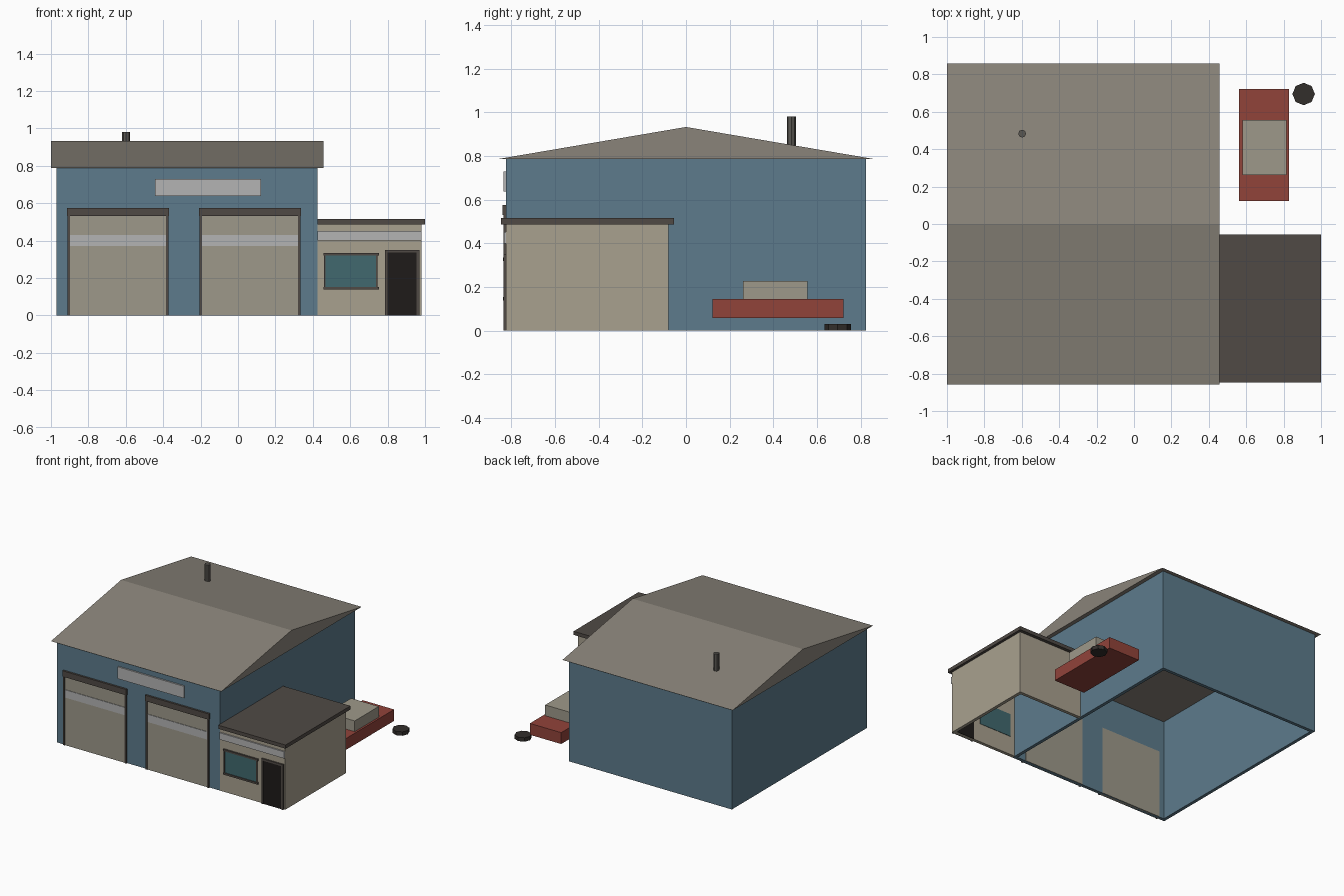
import bpy, bmesh
from math import pi

if "Cube" in bpy.data.objects:
    bpy.data.objects.remove(bpy.data.objects["Cube"])


def mat(name, hexcol):
    rgb = [int(hexcol[i:i + 2], 16) / 255 for i in (0, 2, 4)]
    lin = [c / 12.92 if c <= 0.04045 else ((c + 0.055) / 1.055) ** 2.4 for c in rgb]
    m = bpy.data.materials.new(name)
    m.diffuse_color = (*lin, 1)
    m.use_nodes = True
    m.node_tree.nodes["Principled BSDF"].inputs["Base Color"].default_value = m.diffuse_color
    return m


BLUE = mat("blue_wall", "5D7B8C")
BEIGE = mat("beige_wall", "A9A18F")
PANEL = mat("door_panel", "9E998A")
ROOF = mat("roof_grey", "8A847A")
DARK = mat("dark_trim", "504A45")
LIGHT = mat("light_panel", "B4B4B4")
GLASS = mat("teal_glass", "41696E")
BLACK = mat("black", "1E1B19")
RED = mat("red_paint", "91433A")
TYRE = mat("rubber", "322E2B")
PIPE = mat("pipe_grey", "5A5752")


def add(name, bm, material):
    bmesh.ops.recalc_face_normals(bm, faces=bm.faces)
    me = bpy.data.meshes.new(name)
    bm.to_mesh(me)
    bm.free()
    me.materials.append(material)
    ob = bpy.data.objects.new(name, me)
    bpy.context.collection.objects.link(ob)
    return ob


def box(name, x, y, z, material):
    """Box from (min, max) ranges."""
    bm = bmesh.new()
    bmesh.ops.create_cube(bm, size=1)
    for v in bm.verts:
        v.co = [r[0] if c < 0 else r[1] for c, r in zip(v.co, (x, y, z))]
    return add(name, bm, material)


def cylinder(name, x, y, r, z, material, sides=8):
    bm = bmesh.new()
    bmesh.ops.create_cone(bm, cap_ends=True, segments=sides, radius1=r, radius2=r, depth=z[1] - z[0])
    bmesh.ops.translate(bm, verts=bm.verts, vec=(x, y, (z[0] + z[1]) / 2))
    return add(name, bm, material)


# Main workshop walls, open underneath
T = 0.025
X0, X1, Y, H = -0.97, 0.425, 0.825, 0.787
box("workshop_front_wall", (X0, X1), (-Y, -Y + T), (0, H), BLUE)
box("workshop_back_wall", (X0, X1), (Y - T, Y), (0, H), BLUE)
box("workshop_left_wall", (X0, X0 + T), (-Y + T, Y - T), (0, H), BLUE)
box("workshop_right_wall", (X1 - T, X1), (-Y + T, Y - T), (0, H), BLUE)

# Gable roof prism, ridge along x
bm = bmesh.new()
tri = bm.faces.new([bm.verts.new((-1.0, y, z)) for y, z in ((-0.857, H), (0.857, H), (0, 0.933))])
ext = bmesh.ops.extrude_face_region(bm, geom=[tri])["geom"]
bmesh.ops.translate(bm, verts=[g for g in ext if isinstance(g, bmesh.types.BMVert)], vec=(1.457, 0, 0))
add("gable_roof", bm, ROOF)

# Vent pipe
cylinder("vent_pipe", -0.598, 0.483, 0.021, (0.80, 0.98), PIPE)

# Garage doors with window strip and frame
for side, cx in (("left", -0.641), ("right", 0.065)):
    box(side + "_garage_door", (cx - 0.26, cx + 0.26), (-0.83, -0.797), (0, 0.53), PANEL)
    box(side + "_door_windows", (cx - 0.26, cx + 0.26), (-0.834, -0.828), (0.37, 0.43), LIGHT)
    box(side + "_door_header", (cx - 0.273, cx + 0.273), (-0.84, -0.82), (0.53, 0.575), DARK)
    for s in (-1, 1):
        a, b = sorted((cx + s * 0.257, cx + s * 0.27))
        box(side + "_door_post", (a, b), (-0.836, -0.82), (0, 0.53), DARK)

# Blank sign board
box("sign_board", (-0.443, 0.122), (-0.837, -0.82), (0.638, 0.73), LIGHT)

# Office annexe, sharing the workshop wall on its left
OX, OB, OH = 0.98, -0.08, 0.487
box("office_front_wall", (X1, OX), (-Y, -Y + T), (0, OH), BEIGE)
box("office_back_wall", (X1, OX), (OB - T, OB), (0, OH), BEIGE)
box("office_right_wall", (OX - T, OX), (-Y + T, OB - T), (0, OH), BEIGE)
box("office_roof", (X1, 1.0), (-0.848, -0.055), (0.487, 0.515), DARK)
box("office_fascia_band", (X1, OX), (-0.835, -0.822), (0.40, 0.452), LIGHT)

# Office window
box("office_window", (0.468, 0.742), (-0.831, -0.797), (0.145, 0.325), GLASS)
for name, z in (("window_lintel", 0.327), ("window_sill", 0.146)):
    box(name, (0.457, 0.755), (-0.838, -0.82), (z - 0.007, z + 0.007), DARK)
for x in (0.465, 0.742):
    box("window_post", (x - 0.004, x + 0.004), (-0.835, -0.82), (0.15, 0.32), DARK)

# Office door
box("office_door", (0.80, 0.955), (-0.831, -0.797), (0, 0.335), BLACK)
box("office_door_header", (0.785, 0.97), (-0.836, -0.82), (0.335, 0.35), DARK)
for x in (0.785, 0.955):
    box("office_door_post", (x, x + 0.015), (-0.836, -0.82), (0, 0.335), DARK)

# Scrap car shell and loose tyre
box("car_body", (0.562, 0.83), (0.122, 0.722), (0.057, 0.145), RED)
box("car_cabin", (0.579, 0.815), (0.262, 0.556), (0.145, 0.228), PANEL)
cylinder("loose_tyre", 0.907, 0.695, 0.06, (0, 0.03), TYRE)
